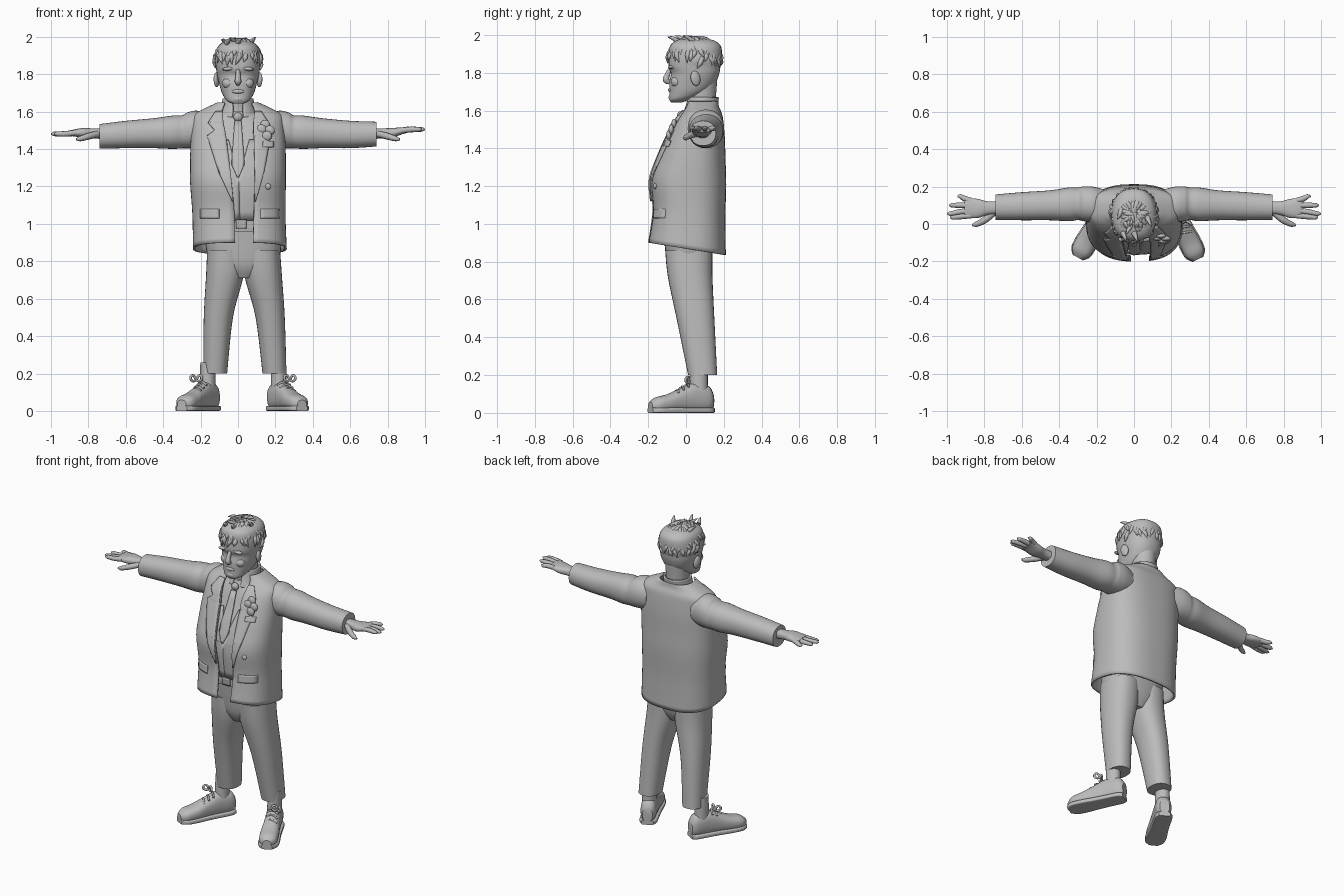
import bpy, bmesh, math, random
from math import sin, cos, pi, asin
from mathutils import Vector, Matrix

cube = bpy.data.objects.get("Cube")
if cube:
    bpy.data.objects.remove(cube, do_unlink=True)
random.seed(4)

grey = bpy.data.materials.new("plain grey")
grey.use_nodes = True
tone = (0.5, 0.5, 0.5, 1)
grey.diffuse_color = tone
grey.node_tree.nodes["Principled BSDF"].inputs["Base Color"].default_value = tone


def spow(v, p):
    return math.copysign(abs(v) ** p, v)


def resample(rows, steps=5):
    """Smooth in-between sections through the given ones."""
    out = []
    for i in range(len(rows) - 1):
        a, b, c, d = (rows[max(i - 1, 0)], rows[i], rows[i + 1], rows[min(i + 2, len(rows) - 1)])
        for s in range(steps):
            t = s / steps
            out.append([q + t / 2 * (r - p + t * (2 * p - 5 * q + 4 * r - w + t * (3 * (q - r) + w - p)))
                        for p, q, r, w in zip(a, b, c, d)])
    return out + [list(rows[-1])]


def finish(ob, thick=0, angle=40):
    ob.data.materials.append(grey)
    bpy.ops.object.select_all(action='DESELECT')
    ob.select_set(True)
    bpy.context.view_layer.objects.active = ob
    if thick:
        mod = ob.modifiers.new("thickness", 'SOLIDIFY')
        mod.thickness, mod.offset = thick, 0
    if ob.type == 'CURVE':
        bpy.ops.object.convert(target='MESH')
    bpy.ops.object.shade_smooth_by_angle(angle=math.radians(angle))
    return ob


def skin(name, rings, closed, thick=0, matrix=None):
    """Joins rows of points into a surface; closed rows also get end caps."""
    bm = bmesh.new()
    rows = [[bm.verts.new(p) for p in ring] for ring in rings]
    n = len(rows[0])
    for a, b in zip(rows, rows[1:]):
        for i in range(n if closed else n - 1):
            j = (i + 1) % n
            bm.faces.new((a[i], a[j], b[j], b[i]))
    if closed:
        bm.faces.new(rows[0])
        bm.faces.new(rows[-1])
    bmesh.ops.recalc_face_normals(bm, faces=bm.faces)
    if matrix:
        bm.transform(matrix)
    me = bpy.data.meshes.new(name)
    bm.to_mesh(me)
    bm.free()
    ob = bpy.data.objects.new(name, me)
    bpy.context.collection.objects.link(ob)
    return finish(ob, thick)


def loft(name, rows, axis='z', e=2.0, n=32, matrix=None):
    """Rows: position along the axis, two centre values, two radii."""
    rings = []
    for s, c1, c2, r1, r2 in resample(rows):
        ring = []
        for k in range(n):
            a = 2 * pi * k / n
            u, v = c1 + r1 * spow(cos(a), 2 / e), c2 + r2 * spow(sin(a), 2 / e)
            ring.append((u, v, s) if axis == 'z' else (s, u, v))
        rings.append(ring)
    return skin(name, rings, True, matrix=matrix)


def shell(name, rows, e, thick, slope=0, n=56):
    """Garment wrapped round the body, open at the front between two x values."""
    rings = []
    for z, cx, cy, rx, ry, right, left in resample(rows):
        a0 = asin(spow((left - cx) / rx, e / 2))
        a1 = 2 * pi + asin(spow((right - cx) / rx, e / 2))
        hang = slope * min(1, max(0, (1.4 - z) * 2))
        ring = []
        for k in range(n + 1):
            a = a0 + (a1 - a0) * k / n
            y = cy - ry * spow(cos(a), 2 / e)
            ring.append((cx + rx * spow(sin(a), 2 / e), y, z - hang * (y - cy + ry)))
        rings.append(ring)
    return skin(name, rings, False, thick)


def front(rows, x, z, e):
    """y of a garment's front surface at x, z."""
    fine = resample(rows)
    r = min(fine, key=lambda f: abs(f[0] - z))
    for a, b in zip(fine, fine[1:]):
        if a[0] <= z <= b[0]:
            t = (z - a[0]) / (b[0] - a[0])
            r = [p + t * (q - p) for p, q in zip(a, b)]
    return r[2] - r[4] * max(0, 1 - abs((x - r[1]) / r[3]) ** e) ** (1 / e)


def strip(name, base, e, rows, lift=0.008, thick=0.008):
    """Cloth plate laid on a garment; rows give z and two x limits."""
    rings = []
    for a, b in zip(rows, rows[1:]):
        for s in range(6):
            z, x0, x1 = (p + s / 5 * (q - p) for p, q in zip(a, b))
            xs = [x0 + (x1 - x0) * k / 5 for k in range(6)]
            rings.append([(x, front(base, x, z, e) - lift, z) for x in xs])
    return skin(name, rings, False, thick)


def tubes(name, paths, depth=1.0):
    """Each path is a list of points with radii."""
    cu = bpy.data.curves.new(name, 'CURVE')
    cu.dimensions, cu.bevel_depth, cu.bevel_resolution = '3D', depth, 2
    cu.resolution_u, cu.use_fill_caps = 5, True
    for path in paths:
        sp = cu.splines.new('BEZIER')
        sp.bezier_points.add(len(path) - 1)
        for bp, (co, r) in zip(sp.bezier_points, path):
            bp.co, bp.radius = co, r
            bp.handle_left_type = bp.handle_right_type = 'AUTO'
    ob = bpy.data.objects.new(name, cu)
    bpy.context.collection.objects.link(ob)
    return finish(ob, angle=60)


def ball(name, centre, size, turn=(0, 0, 0)):
    bpy.ops.mesh.primitive_uv_sphere_add(segments=24, ring_count=14, location=centre, rotation=turn)
    ob = bpy.context.object
    ob.name, ob.scale = name, size
    return finish(ob)


# Jacket, shirt and their front details
JACKET = [(0.9, .01, .005, .245, .2, -.015, .08), (1.07, .005, .015, .243, .187, -.02, .085),
          (1.23, 0, .012, .25, .195, -.035, .09), (1.35, 0, .03, .25, .173, -.05, .09),
          (1.45, 0, .05, .247, .15, -.06, .085), (1.53, 0, .065, .24, .128, -.075, .08),
          (1.58, 0, .08, .23, .105, -.085, .09), (1.615, 0, .085, .17, .085, -.08, .085),
          (1.645, 0, .085, .105, .08, -.07, .075)]
SHIRT = [(0.96, .02, .02, .19, .15), (1.2, .01, .01, .21, .165), (1.35, 0, .03, .21, .15),
         (1.45, 0, .05, .2, .123), (1.53, 0, .065, .17, .103), (1.6, 0, .08, .09, .08)]
shell("jacket", JACKET, 2.6, 0.012, slope=0.16)
loft("shirt", SHIRT, e=2.5)
shell("shirt_collar", [(1.57, 0, .07, .1, .09, -.03, .03), (1.62, 0, .08, .085, .082, -.025, .025),
                       (1.67, 0, .09, .078, .08, -.035, .035)], 2, 0.01)
strip("waistcoat_right", SHIRT, 2.5, [(1.02, -.09, .01), (1.25, -.09, .005), (1.45, -.09, -.05)], 0.006)
strip("waistcoat_left", SHIRT, 2.5, [(1.02, .01, .11), (1.25, .005, .11), (1.45, .06, .11)], 0.006)
strip("tie", SHIRT, 2.5, [(1.25, -.005, .005), (1.32, -.035, .035), (1.55, -.018, .018)], 0.014)
ball("tie_knot", (0, -.03, 1.572), (.024, .018, .024))
strip("lapel_right", JACKET, 2.6, [(1.12, -.03, -.024), (1.28, -.105, -.04), (1.47, -.165, -.064),
                                   (1.5, -.125, -.07), (1.54, -.16, -.078), (1.6, -.12, -.082)], 0.012)
strip("lapel_left", JACKET, 2.6, [(1.12, .088, .094), (1.28, .09, .14), (1.47, .084, .175),
                                  (1.5, .082, .135), (1.54, .082, .165), (1.6, .088, .125)], 0.012)
strip("breast_pocket", JACKET, 2.6, [(1.41, .13, .19), (1.44, .13, .19)], 0.012)
for side, x in ("right", -.15), ("left", .17):
    strip("pocket_flap_" + side, JACKET, 2.6, [(1.03, x - .05, x + .05), (1.08, x - .05, x + .05)])
for k, (dx, dz) in enumerate([(0, .03), (.025, 0), (-.02, .005), (.01, -.03)]):
    ball(f"flower_petal_{k}", (.145 + dx, front(JACKET, .145, 1.5 + dz, 2.6) - .015, 1.5 + dz), (.026, .014, .026))
ball("jacket_button", (.16, front(JACKET, .16, 1.2, 2.6) - .006, 1.2), (.016, .01, .016))

# Trousers and belt
loft("trouser_seat", [(.71, .03, .015, .06, .08), (.77, .03, .015, .15, .11),
                      (.86, .03, .015, .2, .125), (1.03, .02, .015, .2, .14)], e=2.3)
loft("belt", [(.98, .02, .015, .205, .152), (1.02, .02, .015, .205, .152)], e=2.3)
strip("belt_buckle", SHIRT, 2.5, [(.975, -.01, .045), (1.022, -.01, .045)], 0.012)
for side, xs in ("left", (.195, .172, .135, .125)), ("right", (-.122, -.105, -.071, -.065)):
    sizes = [(.2, .088, .064, .077), (.5, .05, .078, .1), (.72, .022, .1, .118), (.86, .015, .1, .125)]
    loft("trouser_leg_" + side, [(z, x, cy, rx, ry) for x, (z, cy, rx, ry) in zip(xs, sizes)], e=2.3)

# Shoes: built along their length from the heel, then turned outwards
for side, heel, toe in ("left", (.185, .135), (.345, -.195)), ("right", (-.125, .135), (-.31, -.195)):
    way = Vector(toe) - Vector(heel)
    place = Matrix.Translation((*heel, 0)) @ Matrix.Rotation(math.atan2(way.y, way.x), 4, 'Z')
    upper = [(0, 0, .065, .03, .045), (.03, 0, .077, .046, .07), (.11, 0, .08, .048, .076),
             (.18, 0, .068, .05, .062), (.26, 0, .052, .056, .046), (.325, 0, .044, .052, .038),
             (.36, 0, .036, .026, .022)]
    loft("shoe_" + side, upper, 'x', 2.4, matrix=place)
    loft("sole_" + side, [(u, c, .014, r + .006, .014) for u, c, _, r, _ in upper], 'x', 6, matrix=place)
    ankle = place @ Vector((.075, 0, 0))
    loft("ankle_" + side, [(.12, ankle.x, ankle.y, .042, .048), (.26, ankle.x, ankle.y, .04, .046)])
    laces = []
    for u, z in (.14, .155), (.17, .14), (.2, .122):
        laces.append([(place @ Vector((u + v * .3, v, z - abs(v) * .5)), .006) for v in (-.035, 0, .035)])
    out = 1 if side == "left" else -1
    knot = place @ Vector((.13, 0, .165))
    for s in (-1, 1):
        loop = [(0, 0, 0), (.03, .01, .025), (.05, .02, .01), (.03, .012, -.005), (0, 0, 0)]
        laces.append([(knot + Vector((s * x * .6 + out * .035, -y, z)), .007) for x, y, z in loop])
    tubes("laces_" + side, laces)

# Sleeves and hands
for side, s in ("left", 1), ("right", -1):
    flip = Matrix.Scale(s, 4, (1, 0, 0))
    rise = .006 * s
    loft("sleeve_" + side, [(.16, .1, 1.5, .085, .085), (.22, .105, 1.505, .095, .1), (.27, .108, 1.5, .093, .096),
                            (.3, .108, 1.492, .087, .088), (.35, .105, 1.49, .09, .089), (.45, .1, 1.485, .08, .08),
                            (.6, .095, 1.478, .075, .073), (.74, .09, 1.474 + rise, .068, .066)], 'x', 2.2, matrix=flip)
    loft("hand_" + side, [(.7, .09, 1.48, .034, .03), (.78, .085, 1.485, .036, .026), (.83, .083, 1.488, .05, .025),
                          (.88, .085, 1.492 + rise, .053, .018), (.905, .086, 1.492 + rise, .046, .012)],
         'x', 2.4, matrix=flip)
    fingers = [[(.75, .06, 1.48, .018), (.8, .02, 1.468, .018), (.845, -.002, 1.455, .014), (.865, -.006, 1.452, .006)]]
    for y, spread, tip in (.045, .035, .985), (.073, .055, 1), (.1, .1, .99), (.125, .148, .945):
        z = 1.493 + rise
        fingers.append([(.87, y, z, .015), ((.87 + tip) / 2, (y + spread) / 2, z + rise, .015),
                        (tip - .015, spread, z + rise, .012), (tip, spread, z + rise, .004)])
    tubes("fingers_" + side, [[((s * x, y, z), r) for x, y, z, r in f] for f in fingers])

# Head and face
loft("neck", [(1.54, 0, .08, .08, .075), (1.62, 0, .085, .068, .07), (1.76, 0, .08, .075, .085)])
loft("head", [(1.643, 0, -.05, .03, .03), (1.66, 0, -.03, .062, .058), (1.7, 0, .012, .086, .1),
              (1.75, 0, .035, .101, .123), (1.795, 0, .048, .112, .128), (1.83, 0, .045, .117, .137),
              (1.88, 0, .05, .122, .14), (1.94, 0, .05, .112, .135), (1.97, 0, .05, .08, .1),
              (1.983, 0, .05, .03, .04)], e=2.3)
tubes("nose", [[((0, -.08, 1.825), .011), ((0, -.1, 1.785), .014), ((0, -.104, 1.762), .018), ((0, -.085, 1.748), .012)]])
ball("lips", (0, -.082, 1.708), (.034, .013, .012))
ball("chin", (0, -.068, 1.668), (.036, .024, .022))
for side, s in ("left", 1), ("right", -1):
    ball("brow_" + side, (s * .045, -.073, 1.83), (.04, .02, .011), (0, s * .1, -s * .25))
    ball("ear_" + side, (s * .115, .05, 1.77), (.014, .026, .04), (.2, 0, s * .3))
    ball("cheek_" + side, (s * .052, -.05, 1.752), (.032, .03, .03))

# Hair: a cap with swept locks, a fringe and short crown spikes
ball("hair_cap", (0, .055, 1.872), (.125, .137, .112))


def scalp(theta, phi, grow):
    return Vector((.118 * grow * sin(phi) * cos(theta), .045 + .133 * grow * sin(phi) * sin(theta),
                   1.865 + .115 * grow * cos(phi)))


locks = []
for k in range(120):
    theta = 2 * pi * k / 120 * 7
    facing = sin(theta)
    phi = random.uniform(.1, 1.2 if facing < 0 else 1.45)
    bend = random.uniform(-.35, .35)
    locks.append([(scalp(theta, phi, 1), .014), (scalp(theta + bend / 2, phi + .25, 1.07), .013),
                  (scalp(theta + bend, phi + random.uniform(.4, .6), 1.08), .002)])
for k in range(14):
    root = Vector((random.uniform(-.07, .07), random.uniform(-.07, .08), 1.968))
    tip = root + Vector((random.uniform(-.03, .03), -.05, random.uniform(.015, .03)))
    locks.append([(root, .015), ((root + tip) / 2 + Vector((0, 0, .004)), .01), (tip, .002)])
tubes("hair_locks", locks)
